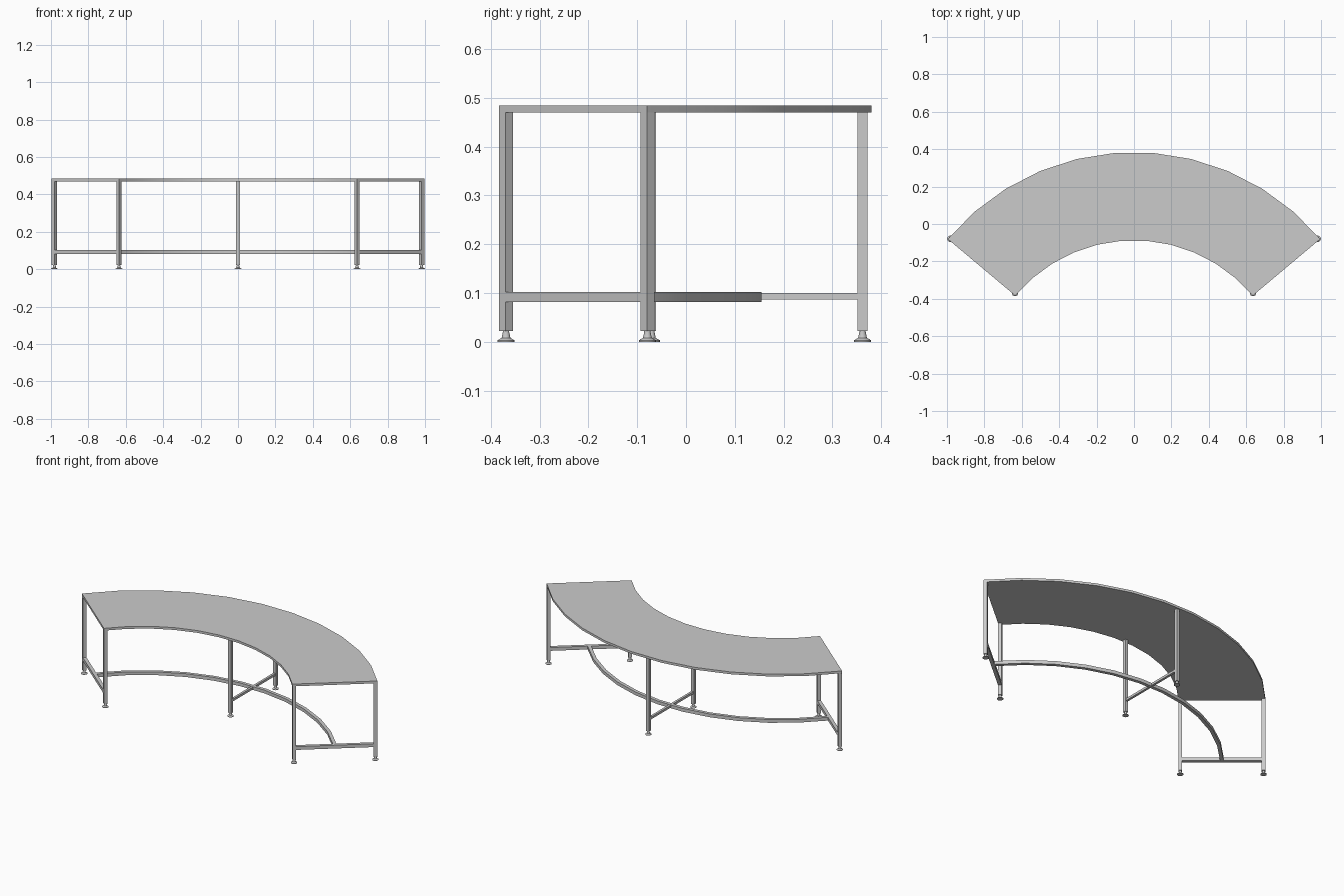
import bpy, bmesh
from math import sin, cos, radians
from mathutils import Matrix, Vector

cube = bpy.data.objects.get("Cube")
if cube:
    bpy.data.objects.remove(cube, do_unlink=True)

CENTRE_Y = -0.916            # centre of the table's arc
R_IN, R_OUT = 0.829, 1.30    # inner and outer edge radii
HALF = radians(50)           # half of the swept angle
SEGMENTS = 11
LEG = 0.02                   # leg thickness
TOP_Z = 0.47                 # underside of the top

steel = bpy.data.materials.new("light grey")
steel.use_nodes = True
GREY = (0.6, 0.6, 0.6, 1)
steel.diffuse_color = GREY
steel.node_tree.nodes["Principled BSDF"].inputs["Base Color"].default_value = GREY


def polar(r, a, z=0.0):
    """Point at radius r, angle a measured from +y towards +x."""
    return Vector((r * sin(a), CENTRE_Y + r * cos(a), z))


def finish(name, bm, smooth=True):
    bmesh.ops.recalc_face_normals(bm, faces=bm.faces)
    mesh = bpy.data.meshes.new(name)
    bm.to_mesh(mesh)
    bm.free()
    mesh.materials.append(steel)
    ob = bpy.data.objects.new(name, mesh)
    bpy.context.collection.objects.link(ob)
    if smooth:
        bpy.ops.object.select_all(action='DESELECT')
        ob.select_set(True)
        bpy.context.view_layer.objects.active = ob
        bpy.ops.object.shade_smooth_by_angle(angle=radians(30))
    return ob


def arc_slab(name, r0, r1, z0, z1, half):
    """Rectangular section swept along the arc."""
    bm = bmesh.new()
    rings = []
    for i in range(SEGMENTS + 1):
        a = half * (2 * i / SEGMENTS - 1)
        rings.append([bm.verts.new(polar(r, a, z))
                      for r, z in ((r0, z0), (r1, z0), (r1, z1), (r0, z1))])
    for p, q in zip(rings, rings[1:]):
        for j in range(4):
            k = (j + 1) % 4
            bm.faces.new((p[j], p[k], q[k], q[j]))
    bm.faces.new(rings[0])
    bm.faces.new(rings[-1])
    return finish(name, bm)


def box(name, centre, size, angle):
    """Box whose local y axis points along the radius at this angle."""
    bm = bmesh.new()
    bmesh.ops.create_cube(bm, size=1, matrix=Matrix.Translation(centre)
                          @ Matrix.Rotation(-angle, 4, 'Z')
                          @ Matrix.Diagonal((*size, 1)))
    return finish(name, bm, smooth=False)


def foot(name, centre):
    """Levelling foot: flared pad with a tapered neck."""
    profile = [(0.0175, 0), (0.0175, 0.003), (0.009, 0.008),
               (0.0065, 0.02), (0.0065, 0.024)]
    bm = bmesh.new()
    for (r0, z0), (r1, z1) in zip(profile, profile[1:]):
        bmesh.ops.create_cone(bm, segments=16, radius1=r0, radius2=r1,
                              depth=z1 - z0, cap_ends=False,
                              matrix=Matrix.Translation(centre + Vector((0, 0, (z0 + z1) / 2))))
    bmesh.ops.create_circle(bm, cap_ends=True, segments=16, radius=profile[0][0],
                            matrix=Matrix.Translation(centre))
    bmesh.ops.remove_doubles(bm, verts=bm.verts, dist=0.0001)
    return finish(name, bm)


# Curved top and the curved stretcher halfway across it
arc_slab("table_top", R_IN, R_OUT, TOP_Z, 0.484, HALF)
R_MID = (R_IN + R_OUT) / 2
arc_slab("curved_stretcher", R_MID - 0.01, R_MID + 0.01, 0.082, 0.102,
         HALF - 0.02 / R_MID)

# Three frames, each with an inner leg, an outer leg, feet and a rail
for side, t in (("right", -1), ("centre", 0), ("left", 1)):
    angle = t * HALF
    tangent = Vector((cos(angle), -sin(angle), 0))
    inset = tangent * (-t * LEG / 2)
    r_legs = {"inner": R_IN + (0.01 if t else 0.016),
              "outer": R_OUT - (0.01 if t else 0.022)}
    for place, r in r_legs.items():
        base = polar(r, angle) + inset
        foot(f"{side}_{place}_foot", base)
        box(f"{side}_{place}_leg", base + Vector((0, 0, (0.022 + TOP_Z) / 2)),
            (LEG, LEG, TOP_Z - 0.022), angle)
    span = r_legs["outer"] - r_legs["inner"] - LEG
    middle = (r_legs["outer"] + r_legs["inner"]) / 2
    thick = LEG if t else 0.014
    box(f"{side}_rail", polar(middle, angle, 0.092 if t else 0.0935) + inset,
        (thick, span, thick), angle)
